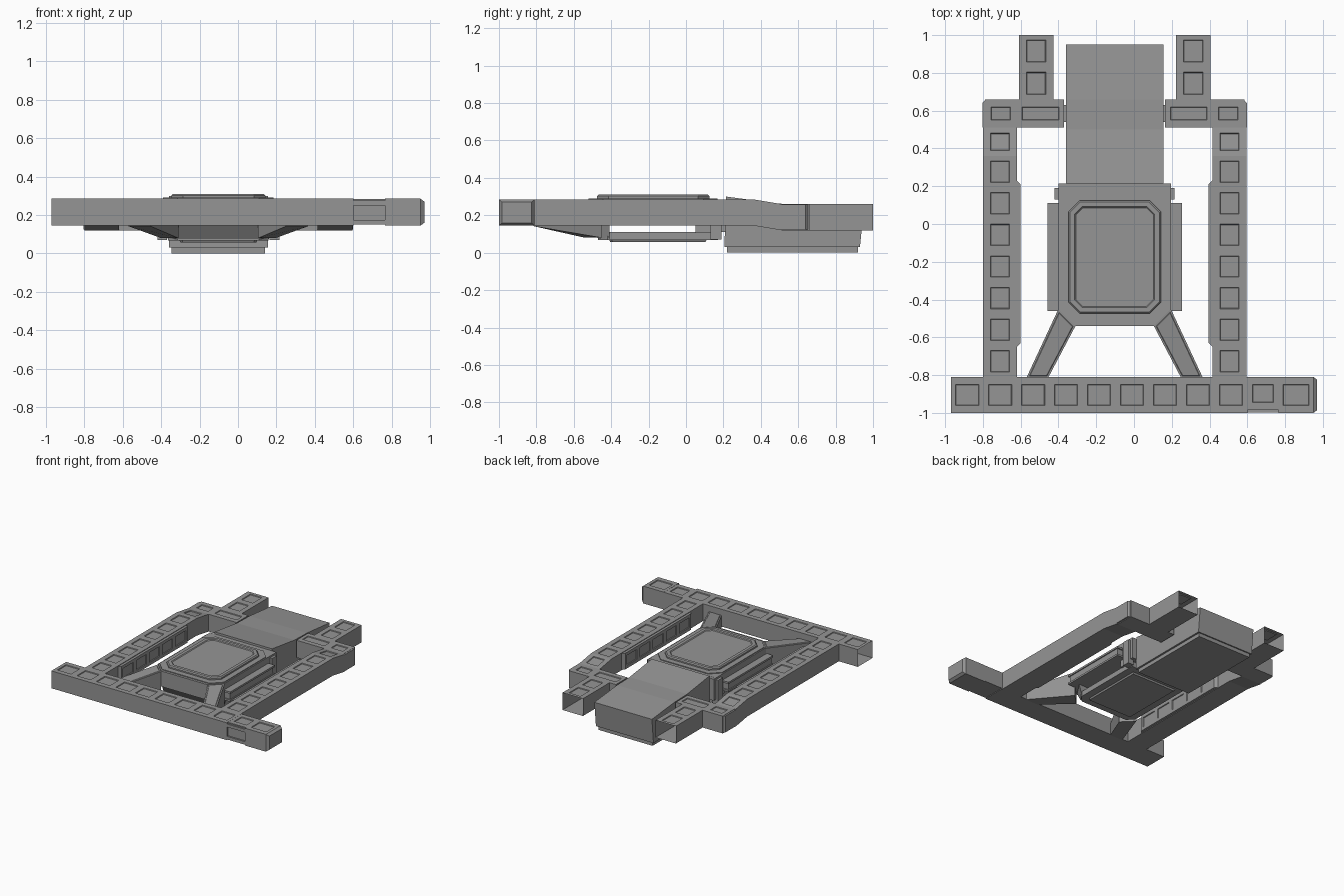
import bpy, bmesh

if "Cube" in bpy.data.objects:
    bpy.data.objects.remove(bpy.data.objects["Cube"])

C = -0.1025  # symmetry plane of the frame, offset from the world centre
MAT = bpy.data.materials.new("dark_metal")
MAT.diffuse_color = (0.3, 0.3, 0.3, 1)
MAT.use_nodes = True
MAT.node_tree.nodes["Principled BSDF"].inputs["Base Color"].default_value = MAT.diffuse_color


def finish(bm, name, mirror=False):
    if mirror:
        bmesh.ops.translate(bm, verts=bm.verts, vec=(-C, 0, 0))
    me = bpy.data.meshes.new(name)
    bm.to_mesh(me)
    bm.free()
    me.materials.append(MAT)
    ob = bpy.data.objects.new(name, me)
    bpy.context.collection.objects.link(ob)
    if mirror:
        ob.location.x = C
        ob.modifiers.new("mirror", 'MIRROR').use_axis[0] = True
    return ob


def inset(bm, faces, thick, depth):
    bmesh.ops.inset_individual(bm, faces=faces, thickness=thick, depth=depth, use_even_offset=True)


def loft(name, low, high, mirror=False, steps=(), bottom_steps=()):
    """Solid between two matching loops; steps inset the caps as (thickness, depth)."""
    bm = bmesh.new()
    a = [bm.verts.new(p) for p in low]
    b = [bm.verts.new(p) for p in high]
    n = len(a)
    for i in range(n):
        j = (i + 1) % n
        bm.faces.new((a[i], a[j], b[j], b[i]))
    bottom, top = bm.faces.new(a[::-1]), bm.faces.new(b)
    bmesh.ops.recalc_face_normals(bm, faces=bm.faces)
    for t, d in steps:
        inset(bm, [top], t, d)
    for t, d in bottom_steps:
        inset(bm, [bottom], t, d)
    return finish(bm, name, mirror)


def plate(name, x0, x1, y0, y1, z0, z1, cf=0.0, cb=0.0, **kw):
    """Plate with chamfered front (cf) and back (cb) corners."""
    pts = [(x0 + cf, y0), (x1 - cf, y0)]
    pts += [(x1, y0 + cf)] if cf else []
    pts += [(x1, y1 - cb)]
    pts += [(x1 - cb, y1), (x0 + cb, y1)] if cb else [(x0, y1)]
    pts += [(x0, y1 - cb)] if cb else []
    pts += [(x0, y0 + cf)] if cf else []
    return loft(name, [(x, y, z0) for x, y in pts], [(x, y, z1) for x, y in pts], **kw)


def beam(name, axis, stops, w0, w1, z0, z1, caps=(True, True), drop=0,
         margin=0.04, mirror=False, side=False, stretch=1.3):
    """Box beam in cells along an axis, a recessed panel in each top (or side) cell."""
    bm = bmesh.new()
    rings = []
    for s in stops:
        d = drop if s == stops[-1] else 0
        ring = [(w0, z0), (w1, z0), (w1, z1), (w0, z1)]
        rings.append([bm.verts.new((s, w, z - d) if axis == 'x' else (w, s, z - d)) for w, z in ring])
    panels = []
    for a, b in zip(rings, rings[1:]):
        for k in range(4):
            m = (k + 1) % 4
            f = bm.faces.new((a[k], a[m], b[m], b[k]))
            if k == (1 if side else 2):
                panels.append(f)
    if caps[0]:
        bm.faces.new(rings[0])
    if caps[1]:
        bm.faces.new(rings[-1][::-1])
    bmesh.ops.recalc_face_normals(bm, faces=bm.faces)
    inset(bm, panels, margin, 0)
    for f in panels:  # lengthen each panel along its own slope
        mid = f.calc_center_median()
        along = (f.verts[0].co - f.verts[1].co, f.verts[1].co - f.verts[2].co)
        k = 0 if axis == 'x' else 1
        u = max(along, key=lambda v: abs(v[k])).normalized()
        for v in f.verts:
            v.co += u * (v.co - mid).dot(u) * (stretch - 1)
    inset(bm, panels, 0.003, -0.006)
    return finish(bm, name, mirror)


def span(a, b, n):
    return [a + (b - a) * i / n for i in range(n + 1)]


# front beam: main length, narrow neck and chamfered end cap
beam("front_beam", 'x', span(-0.97, 0.60, 9), -1, -0.81, 0.145, 0.285, caps=(False, True))
beam("front_beam_neck", 'x', [0.60, 0.765], -0.985, -0.81, 0.15, 0.284)
for i, z in enumerate((0.145, 0.245)):
    plate(f"neck_rail_{i}", 0.60, 0.765, -0.998, -0.98, z + 0.005, z + 0.03)
beam("front_beam_end", 'x', [0.765, 0.95], -1, -0.81, 0.145, 0.285)
loft("end_cap", [(0.95, -1, 0.145), (0.95, -0.81, 0.145), (0.95, -0.81, 0.285), (0.95, -1, 0.285)],
     [(0.97, -0.985, 0.16), (0.97, -0.825, 0.16), (0.97, -0.825, 0.27), (0.97, -0.985, 0.27)])

# side beams, bending down slightly at the rear
beam("side_beam", 'y', span(-0.81, 0.36, 7) + [0.51], -0.80, -0.62, 0.145, 0.285,
     drop=0.025, mirror=True)
beam("side_beam_inner_panel", 'y', span(-0.63, 0.21, 5), -0.62, -0.60, 0.15, 0.28,
     margin=0.025, mirror=True, side=True, stretch=1.1)
for i, (y0, y1) in enumerate(((-0.65, -0.63), (0.23, 0.21))):
    loft(f"inner_panel_end_{i}", [(-0.62, y0, 0.15), (-0.62, y1, 0.15), (-0.60, y1, 0.15)],
         [(-0.62, y0, 0.28), (-0.62, y1, 0.28), (-0.60, y1, 0.28)], mirror=True)

# rear cross arms, pins into the hull, open rear posts
beam("rear_arm", 'x', [-0.79, -0.62, -0.37], 0.51, 0.66, 0.12, 0.26, mirror=True, stretch=1.15)
plate("rear_arm_corner", -0.803, -0.77, 0.51, 0.655, 0.125, 0.258, cb=0.015, mirror=True)
plate("arm_pin", -0.38, -0.355, 0.54, 0.63, 0.14, 0.24, mirror=True)
beam("rear_post", 'y', [0.66, 0.83, 1.0], -0.61, -0.427, 0.12, 0.26, caps=(True, False), mirror=True)

# rear hull: side profile extruded across
prof = [(0.205, 0.03), (0.215, 0.30), (0.50, 0.262), (0.66, 0.258), (0.95, 0.23), (0.93, 0.03)]
loft("rear_hull", [(-0.36, y, z) for y, z in prof], [(0.155, y, z) for y, z in prof])
plate("hull_foot", -0.345, 0.14, 0.22, 0.92, 0.0, 0.03)

# central platform: deck, raised hatch, lower tray, and walls leaving the sides open
plate("platform_deck", -0.40, 0.195, -0.54, 0.19, 0.16, 0.285, cf=0.09)
plate("deck_rim", -0.39, 0.185, -0.52, 0.168, 0.285, 0.291, cf=0.075, cb=0.075)
plate("hatch", -0.347, 0.142, -0.475, 0.125, 0.285, 0.302, cf=0.06, cb=0.06,
      steps=((0.008, 0.008), (0.025, 0), (0.006, -0.006)))
plate("lower_tray", -0.365, 0.16, -0.47, 0.17, 0.068, 0.11, cf=0.05,
      bottom_steps=((0.06, 0), (0.006, 0.012)))
loft("platform_front_wall",
     [(-0.33, -0.47, 0.075), (0.125, -0.47, 0.075), (0.16, -0.41, 0.075), (-0.365, -0.41, 0.075)],
     [(-0.31, -0.535, 0.17), (0.105, -0.535, 0.17), (0.19, -0.41, 0.17), (-0.395, -0.41, 0.17)])
plate("platform_rear_wall", -0.38, 0.175, 0.05, 0.15, 0.105, 0.17)
plate("rear_bracket", -0.42, -0.37, 0.13, 0.19, 0.07, 0.27, mirror=True)
plate("rear_bridge", -0.40, 0.195, 0.17, 0.215, 0.11, 0.284)

# side rails with thin outer lips
plate("side_rail", -0.45, -0.395, -0.45, 0.10, 0.17, 0.22, mirror=True)
for i, z in enumerate((0.155, 0.22)):
    plate(f"side_rail_lip_{i}", -0.458, -0.395, -0.46, 0.11, z, z + 0.015, mirror=True)

# diagonal struts from platform to front beam, with a raised centre strip
plan = [(-0.40, -0.45), (-0.57, -0.815), (-0.455, -0.815), (-0.31, -0.54)]
top_z = (0.28, 0.235, 0.235, 0.28)
low_z = (0.08, 0.142, 0.142, 0.08)
loft("strut", [(x, y, z) for (x, y), z in zip(plan, low_z)],
     [(x, y, z) for (x, y), z in zip(plan, top_z)], mirror=True, steps=((0.01, 0), (0.003, 0.003)))
